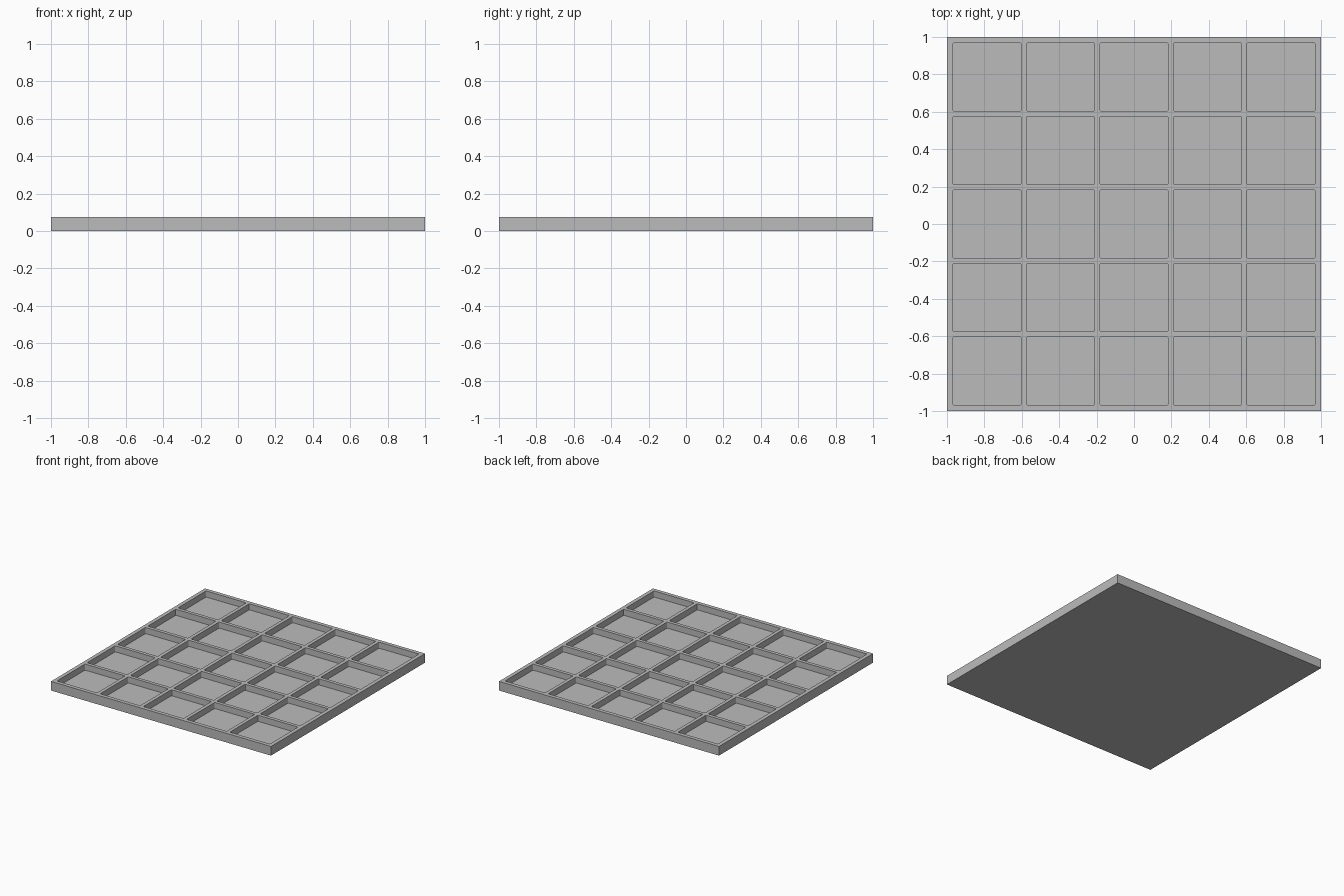
import bpy
import bmesh

SIZE, HEIGHT, FLOOR = 2.0, 0.075, 0.025
COUNT, POCKET, PITCH, CORNER = 5, 0.364, 0.393, 0.007

old = bpy.data.objects.get("Cube")
if old:
    bpy.data.objects.remove(old, do_unlink=True)

# Plain grey plastic
grey = bpy.data.materials.new("plain_grey")
grey.use_nodes = True
colour = (0.5, 0.5, 0.5, 1)
grey.diffuse_color = colour
grey.node_tree.nodes["Principled BSDF"].inputs["Base Color"].default_value = colour


def add_box(bm, x, y, z_low, z_high, width):
    """Add a square block and return its upright edges."""
    verts = bmesh.ops.create_cube(bm, size=1)["verts"]
    for v in verts:
        v.co = (x + v.co.x * width, y + v.co.y * width,
                z_low + (v.co.z + 0.5) * (z_high - z_low))
    edges = {e for v in verts for e in v.link_edges}
    return [e for e in edges if abs(e.verts[0].co.z - e.verts[1].co.z) > 0.001]


def make_object(name, bm):
    mesh = bpy.data.meshes.new(name)
    bm.to_mesh(mesh)
    bm.free()
    mesh.materials.append(grey)
    obj = bpy.data.objects.new(name, mesh)
    bpy.context.collection.objects.link(obj)
    return obj


# Tray slab
bm = bmesh.new()
add_box(bm, 0, 0, 0, HEIGHT, SIZE)
tray = make_object("tray", bm)

# Grid of square pockets with slightly rounded corners
bm = bmesh.new()
upright = []
for i in range(COUNT):
    for j in range(COUNT):
        x, y = ((n - (COUNT - 1) / 2) * PITCH for n in (i, j))
        upright += add_box(bm, x, y, FLOOR, HEIGHT + 0.1, POCKET)
bmesh.ops.bevel(bm, geom=upright, offset=CORNER, segments=3, profile=0.5,
                affect='EDGES')
cutter = make_object("pocket_cutter", bm)

# Cut the pockets, then discard the cutter
cut = tray.modifiers.new("pockets", 'BOOLEAN')
cut.operation = 'DIFFERENCE'
cut.solver = 'EXACT'
cut.object = cutter
bpy.context.view_layer.objects.active = tray
bpy.ops.object.modifier_apply(modifier=cut.name)
bpy.data.objects.remove(cutter, do_unlink=True)
